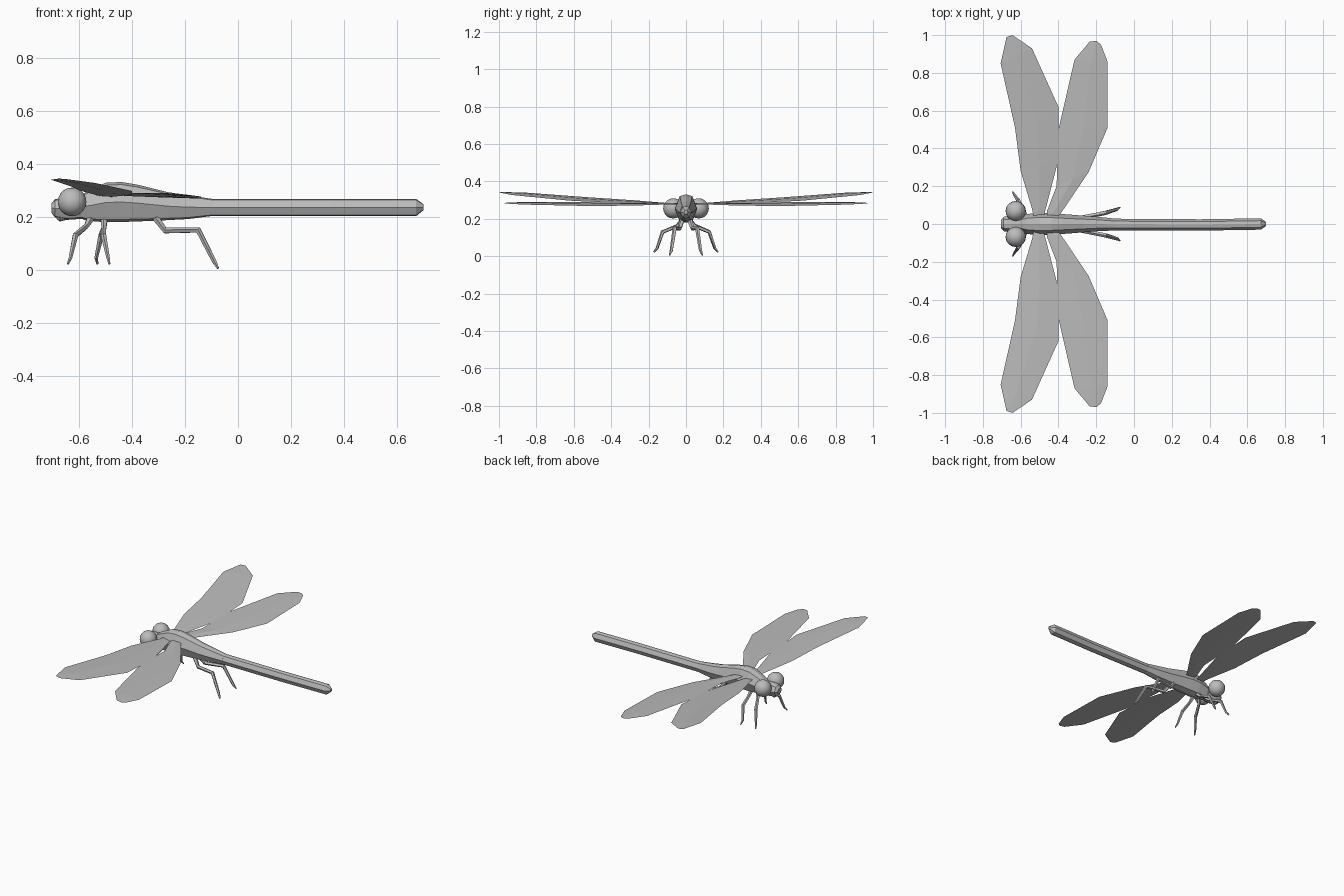
import bpy, bmesh, math
from mathutils import Vector

if "Cube" in bpy.data.objects:
    bpy.data.objects.remove(bpy.data.objects["Cube"])

grey = bpy.data.materials.new("plain grey")
grey.diffuse_color = (0.5, 0.5, 0.5, 1)
grey.use_nodes = True
grey.node_tree.nodes["Principled BSDF"].inputs["Base Color"].default_value = grey.diffuse_color


def finish(name, bm):
    bmesh.ops.recalc_face_normals(bm, faces=bm.faces)
    me = bpy.data.meshes.new(name)
    bm.to_mesh(me)
    bm.free()
    me.materials.append(grey)
    ob = bpy.data.objects.new(name, me)
    bpy.context.collection.objects.link(ob)
    return ob


def skin(bm, rings):
    """Join successive rings of points with quads and cap both ends."""
    rows = [[bm.verts.new(p) for p in r] for r in rings]
    n = len(rows[0])
    for a, b in zip(rows, rows[1:]):
        for i in range(n):
            j = (i + 1) % n
            bm.faces.new((a[i], a[j], b[j], b[i]))
    bm.faces.new(rows[0])
    bm.faces.new(rows[-1])


# Eight-sided body section with a shallow ridge along the top and bottom
SECTION = [(1, 0), (.58, .87), (0, 1), (-.58, .87),
           (-1, 0), (-.58, -.87), (0, -1), (.58, -.87)]


def body(name, stations):
    """Stations are x, y centre, half width, bottom z, top z."""
    bm = bmesh.new()
    skin(bm, [[(x, cy + w * u, (lo + hi) / 2 + (hi - lo) / 2 * v) for u, v in SECTION]
              for x, cy, w, lo, hi in stations])
    return finish(name, bm)


def limb(name, path, radii, sides=5):
    """Tapered tube through a bent path."""
    pts = [Vector(p) for p in path]
    rings = []
    for i, p in enumerate(pts):
        t = (pts[min(i + 1, len(pts) - 1)] - pts[max(i - 1, 0)]).normalized()
        u = t.cross(Vector((.3, 1, .1))).normalized()
        v = t.cross(u)
        rings.append([p + radii[i] * (u * math.cos(a) + v * math.sin(a))
                      for a in (2 * math.pi * k / sides for k in range(sides))])
    bm = bmesh.new()
    skin(bm, rings)
    return finish(name, bm)


# Thorax and tail
body("thorax", [(-.61, 0, .035, .20, .27), (-.57, 0, .052, .185, .295),
                (-.50, 0, .060, .179, .328), (-.44, 0, .058, .180, .331),
                (-.38, 0, .053, .182, .321), (-.266, 0, .044, .187, .293),
                (-.19, 0, .038, .191, .281), (-.095, -.003, .031, .203, .267)])
body("tail", [(-.10, -.003, .031, .202, .267), (.35, -.005, .030, .202, .267),
              (.672, 0, .030, .202, .267), (.70, 0, .010, .225, .247)])

# Head with a blunt face and a small jaw
body("head", [(-.704, 0, .022, .215, .250), (-.690, 0, .038, .197, .266),
              (-.645, 0, .046, .188, .274), (-.59, 0, .042, .192, .272)])
body("jaw", [(-.685, 0, .012, .192, .208), (-.672, 0, .022, .182, .210),
             (-.64, 0, .024, .190, .215)])

# Wing outlines from the root along the leading edge to the tip and back
FORE = [(-.53, .03), (-.54, .08), (-.60, .28), (-.63, .51), (-.706, .85), (-.675, .99),
        (-.643, 1.0), (-.54, .93), (-.40, .62), (-.40, .34), (-.47, .07), (-.48, .03)]
HIND = [(-.46, .03), (-.46, .07), (-.41, .20), (-.40, .50), (-.315, .87), (-.235, .965),
        (-.20, .97), (-.175, .95), (-.14, .86), (-.14, .51), (-.24, .275), (-.385, .06),
        (-.41, .03)]


def wing(name, outline, height, side):
    """Thin closed blade with a slight ridge running from root to tip."""
    bm = bmesh.new()
    rim = [bm.verts.new((x, side * y, height(x, y))) for x, y in outline]
    n = len(outline)
    mid = [((outline[i][0] + outline[n - 1 - i][0]) / 2,
            (outline[i][1] + outline[n - 1 - i][1]) / 2) for i in range(1, n // 2 - 1)]
    for lift in (.004, -.003):
        spine = [bm.verts.new((x, side * y, height(x, y) + lift)) for x, y in mid]
        m = len(spine)
        for k in range(m - 1):
            a, b = k + 1, n - 2 - k
            bm.faces.new((rim[a], rim[a + 1], spine[k + 1], spine[k]))
            bm.faces.new((rim[b], spine[k], spine[k + 1], rim[b - 1]))
        # Fans closing the root and the tip
        for a, b in ((0, 1), (n - 1, 0), (n - 2, n - 1)):
            bm.faces.new((rim[a], rim[b], spine[0]))
        for i in range(m, n - 1 - m):
            bm.faces.new((rim[i], rim[i + 1], spine[-1]))
    finish(name, bm)


for side, tag in ((1, "left"), (-1, "right")):
    wing("fore_wing_" + tag, FORE,
         lambda x, y: .285 + .052 * y - .10 * (x + .6), side)
    wing("hind_wing_" + tag, HIND,
         lambda x, y: .266 + .022 * y - .08 * (x + .25), side)

    # Round eyes
    bm = bmesh.new()
    bmesh.ops.create_uvsphere(bm, u_segments=16, v_segments=10, radius=.054)
    bmesh.ops.translate(bm, verts=bm.verts, vec=(-.626, side * .068, .256))
    eye = finish("eye_" + tag, bm)
    for p in eye.data.polygons:
        p.use_smooth = True

    # Three legs: hip, knee, ankle and toe
    s = side
    limb("front_leg_" + tag,
         [(-.555, s * .02, .195), (-.572, s * .045, .165), (-.613, s * .125, .130),
          (-.632, s * .152, .045), (-.642, s * .170, .022)],
         [.014, .010, .011, .007, .004])
    dx = -.045 if side > 0 else 0
    limb("middle_leg_" + tag,
         [(-.505, s * .02, .19), (-.505, s * .05, .16), (-.507 + dx * .2, s * .125, .130),
          (-.490 + dx, s * .155, .045), (-.485 + dx, s * .172, .022)],
         [.014, .010, .011, .007, .004])
    limb("hind_leg_" + tag,
         [(-.310, s * .02, .195), (-.275, s * .035, .148), (-.150, s * .060, .150),
          (-.090, s * .078, .032), (-.075, s * .088, .005)],
         [.014, .012, .012, .009, .004])
